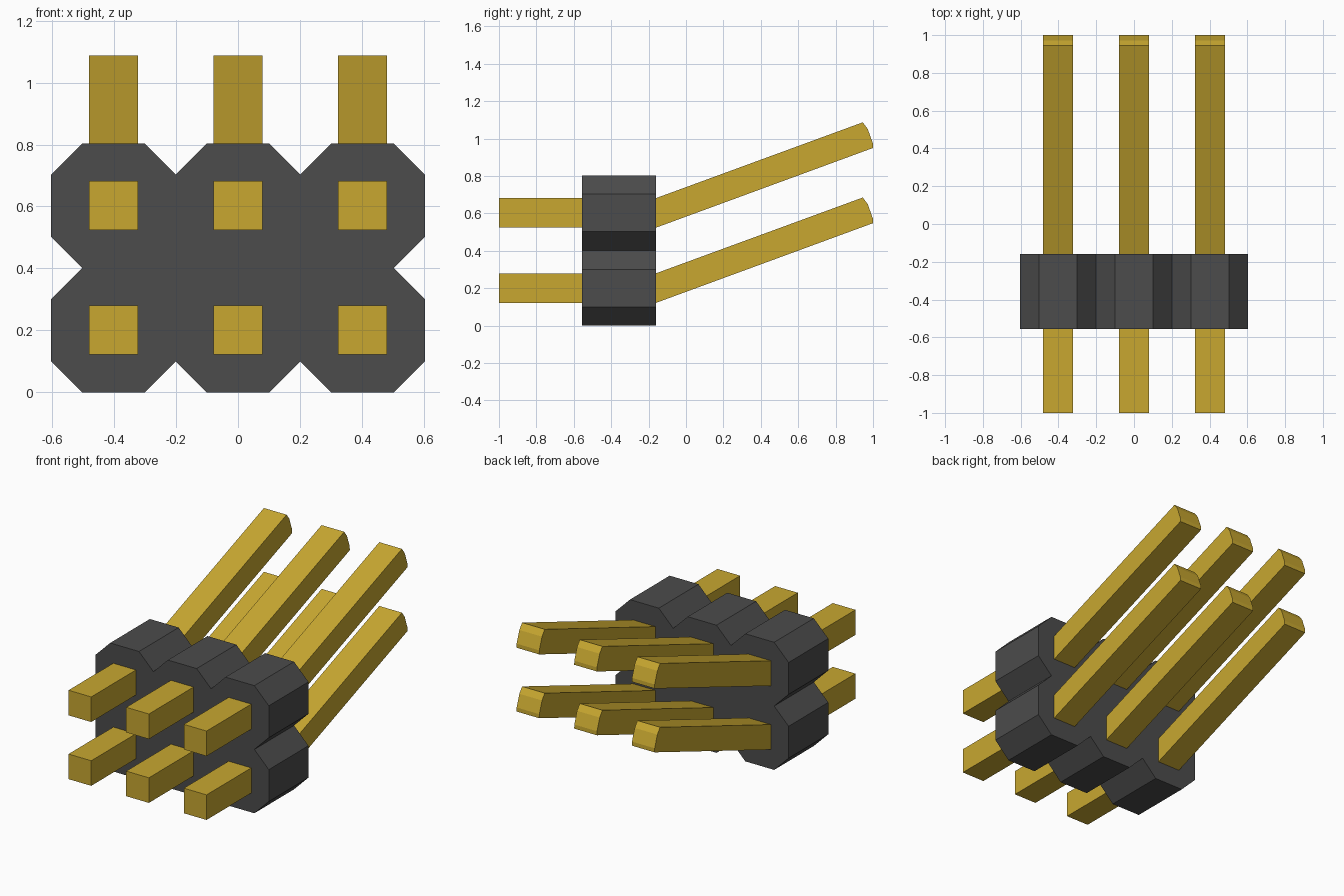
import bpy
import bmesh
from mathutils import Vector

cube = bpy.data.objects.get("Cube")
if cube:
    bpy.data.objects.remove(cube, do_unlink=True)

PITCH = 0.402            # spacing of the pin grid
H, Q = PITCH / 2, PITCH / 4
COLS, ROWS = 3, 2
BODY_FRONT, BODY_BACK = -0.555, -0.16
PIN_HALF = 0.079


def material(name, rgb):
    m = bpy.data.materials.new(name)
    m.use_nodes = True
    m.diffuse_color = (*rgb, 1)
    m.node_tree.nodes["Principled BSDF"].inputs["Base Color"].default_value = (*rgb, 1)
    return m


def prism(name, outline, offset, mat):
    """Extrude a closed outline of 3D points along an offset vector."""
    bm = bmesh.new()
    face = bm.faces.new([bm.verts.new(p) for p in outline])
    out = bmesh.ops.extrude_face_region(bm, geom=[face])
    verts = [g for g in out["geom"] if isinstance(g, bmesh.types.BMVert)]
    bmesh.ops.translate(bm, verts=verts, vec=offset)
    bmesh.ops.recalc_face_normals(bm, faces=bm.faces)
    mesh = bpy.data.meshes.new(name)
    bm.to_mesh(mesh)
    bm.free()
    mesh.materials.append(mat)
    obj = bpy.data.objects.new(name, mesh)
    bpy.context.collection.objects.link(obj)
    return obj


black = material("black_plastic", (0.072, 0.072, 0.072))
gold = material("gold_metal", (0.58, 0.39, 0.03))

# Housing: walk the four sides, one octagon edge per cell with a V notch between cells
outline = []
corner = Vector((-COLS * H, 0, 0))
along = Vector((1, 0, 0))
for count in (COLS, ROWS, COLS, ROWS):
    inward = Vector((-along.z, 0, along.x))
    for i in range(count):
        centre = corner + along * (H + i * PITCH)
        outline += [centre - along * Q, centre + along * Q]
        if i < count - 1:
            outline.append(centre + along * H + inward * Q)
    corner = corner + along * count * PITCH
    along = inward
outline = [p + Vector((0, BODY_FRONT, 0)) for p in outline]
prism("housing", outline, Vector((0, BODY_BACK - BODY_FRONT, 0)), black)

# Pins: straight at the front, bent upward behind the housing, rounded tip
profile = [(-1, -PIN_HALF), (BODY_BACK, -PIN_HALF), (1, 0.347), (0.999, 0.372),
           (0.972, 0.448), (0.945, 0.484), (BODY_BACK, PIN_HALF), (-1, PIN_HALF)]
for row, level in enumerate(("lower", "upper")):
    for col, side in enumerate(("right", "middle", "left")):
        x, z = (col - 1) * PITCH, H + row * PITCH
        points = [(x - PIN_HALF, y, z + dz) for y, dz in profile]
        prism(f"{level}_{side}_pin", points, Vector((2 * PIN_HALF, 0, 0)), gold)
